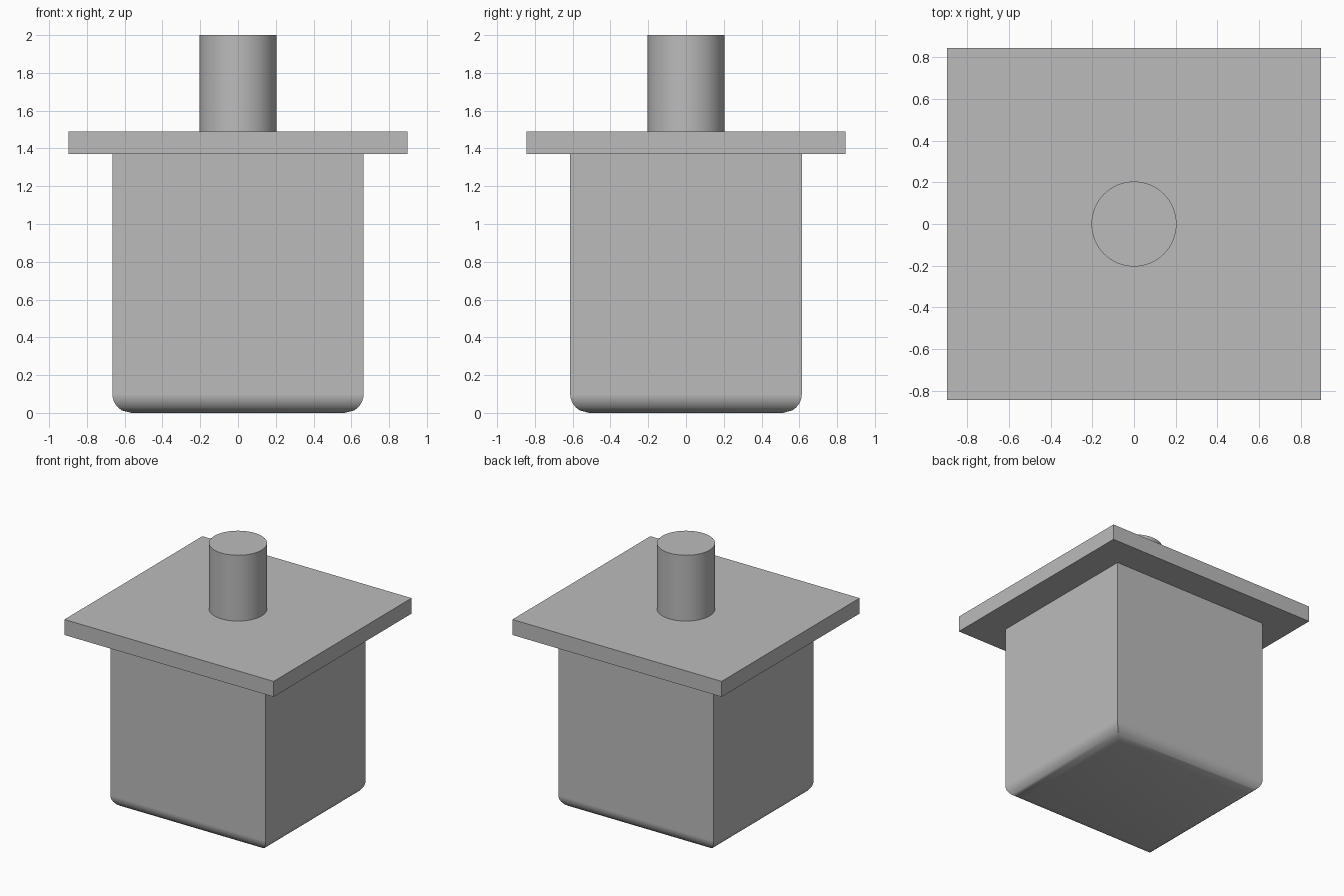
import bpy
import bmesh
import math
from mathutils import Matrix

cube = bpy.data.objects.get("Cube")
if cube:
    bpy.data.objects.remove(cube, do_unlink=True)

grey = bpy.data.materials.new("plain grey")
grey.use_nodes = True
colour = (0.5, 0.5, 0.5, 1.0)
grey.diffuse_color = colour
grey.node_tree.nodes["Principled BSDF"].inputs["Base Color"].default_value = colour


def finish(name, bm):
    """Turn a bmesh into a named, shaded object."""
    mesh = bpy.data.meshes.new(name)
    bmesh.ops.recalc_face_normals(bm, faces=bm.faces)
    bm.to_mesh(mesh)
    bm.free()
    mesh.materials.append(grey)
    obj = bpy.data.objects.new(name, mesh)
    bpy.context.collection.objects.link(obj)
    bpy.ops.object.select_all(action="DESELECT")
    obj.select_set(True)
    bpy.context.view_layer.objects.active = obj
    bpy.ops.object.shade_smooth_by_angle(angle=math.radians(30))
    return obj


def box(half_x, half_y, bottom, top):
    bm = bmesh.new()
    place = Matrix.Translation((0, 0, (bottom + top) / 2))
    size = Matrix.Diagonal((2 * half_x, 2 * half_y, top - bottom, 1))
    bmesh.ops.create_cube(bm, size=1, matrix=place @ size)
    return bm


# Block with rounded bottom edges, mitred into sharp upright corners
PLATE_BOTTOM, PLATE_TOP, ROUND = 1.37, 1.49, 0.1
body = bmesh.new()
STEPS = 12
rings = []
insets = [(ROUND * (1 - math.cos(a)), ROUND * (1 - math.sin(a)))
          for a in (math.pi / 2 * (1 - i / STEPS) for i in range(STEPS + 1))]
# From the upright wall down around the curve to the flat base
levels = [(0, PLATE_BOTTOM)] + [(ROUND - z, ROUND - i) for i, z in insets]
for inset, z in levels:
    hx, hy = 0.665 - inset, 0.613 - inset
    rings.append([body.verts.new((sx * hx, sy * hy, z))
                  for sx, sy in ((-1, -1), (1, -1), (1, 1), (-1, 1))])
# Order the rings by height so neighbours join cleanly
rings.sort(key=lambda ring: ring[0].co.z)
for low, high in zip(rings, rings[1:]):
    for i in range(4):
        j = (i + 1) % 4
        body.faces.new((low[i], low[j], high[j], high[i]))
body.faces.new(rings[0])
body.faces.new(rings[-1])
# Exact quarter round: inset follows the circle at each height
for ring in rings[:-1]:
    for v in ring:
        drop = ROUND - v.co.z
        inset = ROUND - math.sqrt(max(0, ROUND ** 2 - drop ** 2))
        v.co.x = math.copysign(0.665 - inset, v.co.x)
        v.co.y = math.copysign(0.613 - inset, v.co.y)
finish("body_block", body)

# Flat flange plate
finish("flange_plate", box(0.897, 0.845, PLATE_BOTTOM, PLATE_TOP))

# Round stem on top
stem = bmesh.new()
bmesh.ops.create_cone(stem, cap_ends=True, segments=64, radius1=0.204, radius2=0.204,
                      depth=2 - PLATE_TOP,
                      matrix=Matrix.Translation((0, 0, (2 + PLATE_TOP) / 2)))
finish("stem", stem)
